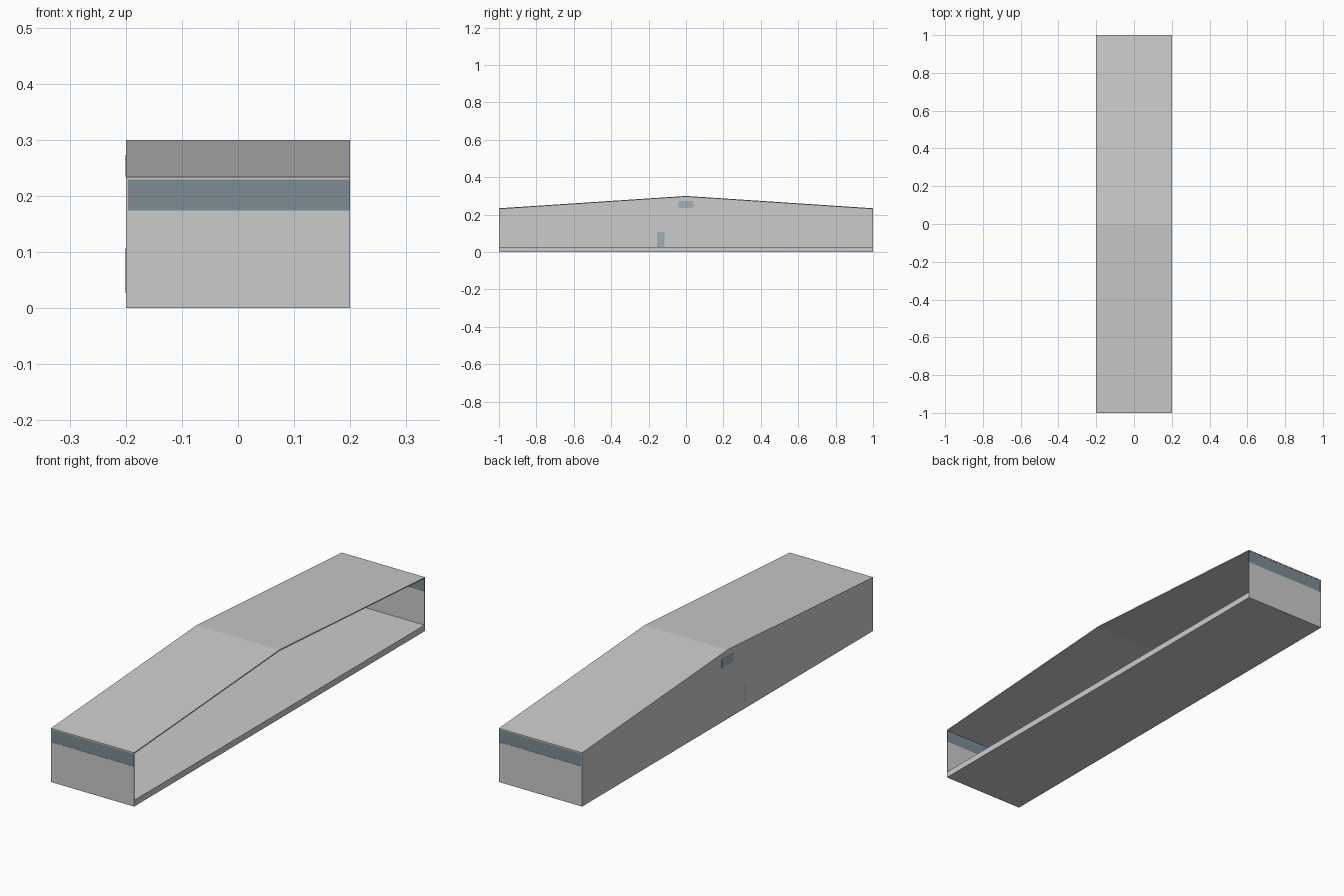
import bpy, bmesh, math

if "Cube" in bpy.data.objects:
    bpy.data.objects.remove(bpy.data.objects["Cube"])

W, L = 0.2, 1.0            # half width, half length
EAVE, RIDGE = 0.234, 0.30  # roof heights
T, ROOF, SLAB = 0.004, 0.005, 0.027


def material(name, rgb):
    m = bpy.data.materials.new(name)
    m.diffuse_color = (*rgb, 1)
    m.use_nodes = True
    m.node_tree.nodes["Principled BSDF"].inputs["Base Color"].default_value = m.diffuse_color
    return m


def prism(name, profile, x0, x1, mat=None):
    """Extrude a (y, z) outline along x."""
    bm = bmesh.new()
    face = bm.faces.new([bm.verts.new((x0, y, z)) for y, z in profile])
    ext = bmesh.ops.extrude_face_region(bm, geom=[face])
    moved = [v for v in ext["geom"] if isinstance(v, bmesh.types.BMVert)]
    bmesh.ops.translate(bm, verts=moved, vec=(x1 - x0, 0, 0))
    bmesh.ops.recalc_face_normals(bm, faces=bm.faces)
    me = bpy.data.meshes.new(name)
    bm.to_mesh(me)
    bm.free()
    ob = bpy.data.objects.new(name, me)
    bpy.context.collection.objects.link(ob)
    if mat:
        me.materials.append(mat)
    return ob


def box(name, x, y, z, mat=None):
    return prism(name, [(y[0], z[0]), (y[1], z[0]), (y[1], z[1]), (y[0], z[1])],
                 x[0], x[1], mat)


band_glass = material("band_glass", (0.20, 0.27, 0.30))
panel_glass = material("panel_glass", (0.36, 0.43, 0.48))

# Floor slab
box("floor_slab", (-W, W), (-L, L), (0, SLAB))

# Thin pitched roof
prism("roof", [(-L, EAVE - ROOF), (0, RIDGE - ROOF), (L, EAVE - ROOF),
               (L, EAVE), (0, RIDGE), (-L, EAVE)], -W, W)

# Gabled side wall on the left; the right side stays open
prism("side_wall", [(-L, 0), (L, 0), (L, EAVE - ROOF), (0, RIDGE - ROOF),
                    (-L, EAVE - ROOF)], -W, -W + T)

# End walls, each with a full-width glass band under the roof
for s, label in ((-1, "front"), (1, "back")):
    box(label + "_wall", (-W, W), sorted((s * L, s * (L - T))), (0, 0.174))
    box(label + "_glass_band", (-W, W), sorted((s * (L - 0.001), s * (L - 0.003))),
        (0.174, EAVE - ROOF), band_glass)

# Ridge window showing on both sides of the side wall
box("ridge_window", (-W - 0.0005, -W + T + 0.0005), (-0.04, 0.04),
    (0.235, 0.273), panel_glass)

# Door leaf, slightly ajar so only its free edge shows outside
door = box("door", (0, 0.007), (-0.04, 0), (SLAB, 0.107), panel_glass)
door.location = (-W - 0.0005, -0.115, 0)
door.rotation_euler.z = math.radians(3)
